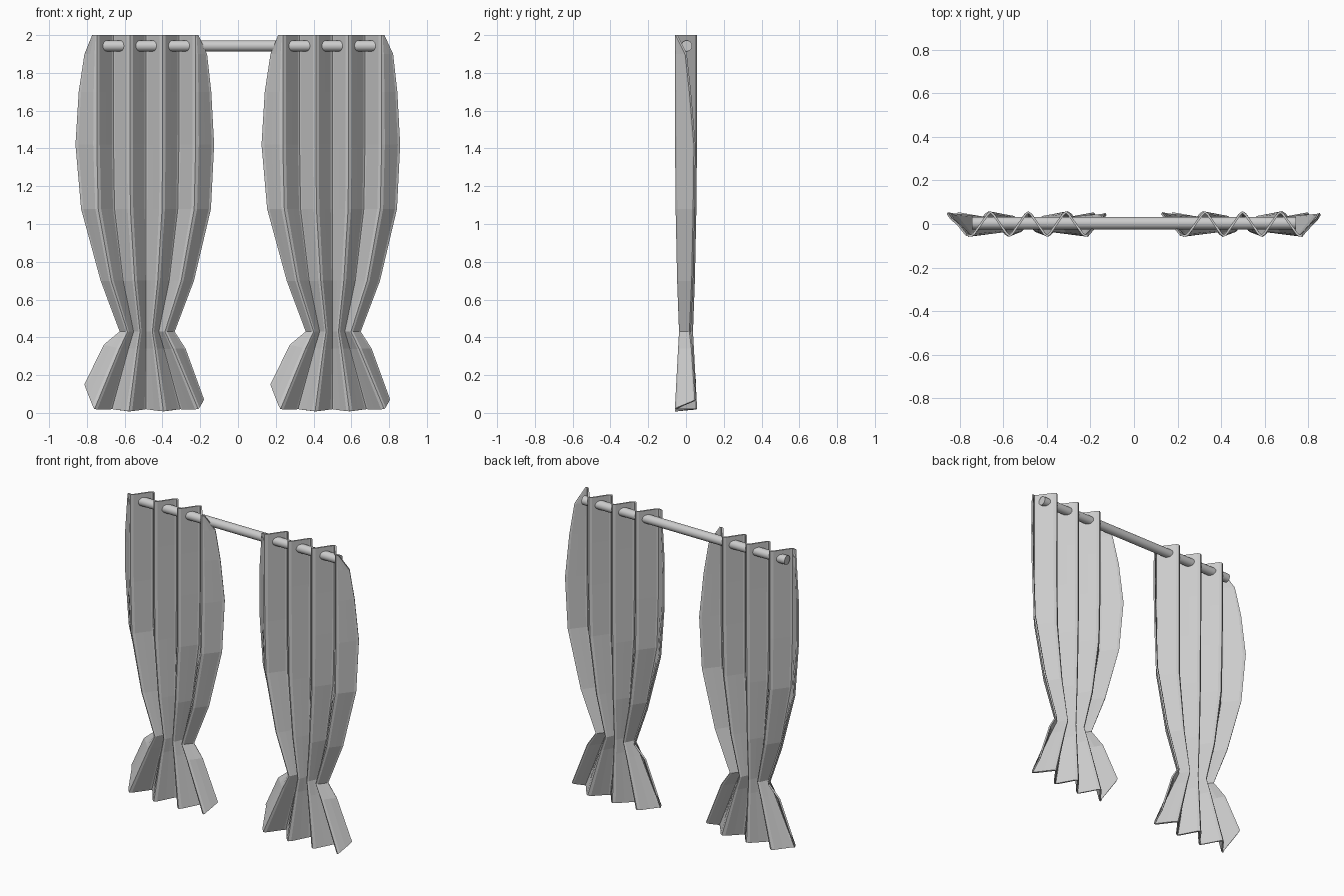
import bpy, bmesh, math

if "Cube" in bpy.data.objects:
    bpy.data.objects.remove(bpy.data.objects["Cube"])

# Curtain rows: z, half width of outer front pleats, fold depth,
# then left and right side edge as (offset x, y, z)
ROWS = [
    (2.00, .262, .054, (-.285, -.050, 2.00), (.275, -.050, 2.00)),
    (1.90, .262, .054, (-.325, .000, 1.90), (.320, .000, 1.90)),
    (1.70, .262, .054, (-.355, .025, 1.70), (.342, .022, 1.70)),
    (1.42, .262, .053, (-.372, .050, 1.42), (.357, .046, 1.42)),
    (1.08, .254, .050, (-.342, .044, 1.08), (.340, .042, 1.08)),
    (0.70, .185, .042, (-.238, .034, 0.70), (.250, .034, 0.70)),
    (0.43, .100, .032, (-.138, .022, 0.43), (.148, .022, 0.43)),
    (0.34, .142, .037, (-.222, .032, 0.36), (.205, .032, 0.34)),
    (0.02, .275, .054, (-.325, .050, 0.15), (.303, .050, 0.07)),
]
# Fold positions between the outer pleats: front, back, front, back...
FOLDS = [-1, -.66, -.33, 0, .33, .66, 1]
STEPS = (0, .14, .5, .86)


def row_points(row):
    z, half, depth, left, right = row
    keys = [left]
    for i, u in enumerate(FOLDS):
        back = i % 2
        dz = .012 if back and z < .1 else 0
        keys.append((u * half, depth if back else -depth, z + dz - (.012 if z < .1 and 0 < i < 6 else 0)))
    keys.append(right)
    pts = []
    for a, b in zip(keys, keys[1:]):
        for t in STEPS:
            s = .35 * t + .65 * t * t * (3 - 2 * t)   # rounded fold tips
            pts.append((a[0] + (b[0] - a[0]) * t,
                        a[1] + (b[1] - a[1]) * s,
                        a[2] + (b[2] - a[2]) * t))
    return pts + [right]


# Pleated cloth panel
grid = [row_points(r) for r in ROWS]
n = len(grid[0])
verts = [p for row in grid for p in row]
faces = [(r * n + c, (r + 1) * n + c, (r + 1) * n + c + 1, r * n + c + 1)
         for r in range(len(grid) - 1) for c in range(n - 1)]
cloth = bpy.data.meshes.new("curtain_cloth")
cloth.from_pydata(verts, [], faces)

for name, x in (("curtain_left", -.486), ("curtain_right", .499)):
    ob = bpy.data.objects.new(name, cloth)
    bpy.context.collection.objects.link(ob)
    ob.location = (x, 0, 0)
    solid = ob.modifiers.new("thickness", 'SOLIDIFY')
    solid.thickness = .01
    solid.offset = 0

# Rod threaded through the folds
bpy.ops.mesh.primitive_cylinder_add(vertices=24, radius=.029, depth=1.49,
                                    location=(0, .004, 1.943),
                                    rotation=(0, math.pi / 2, 0))
rod = bpy.context.object
rod.name = "curtain_rod"
bpy.ops.object.shade_smooth_by_angle()
